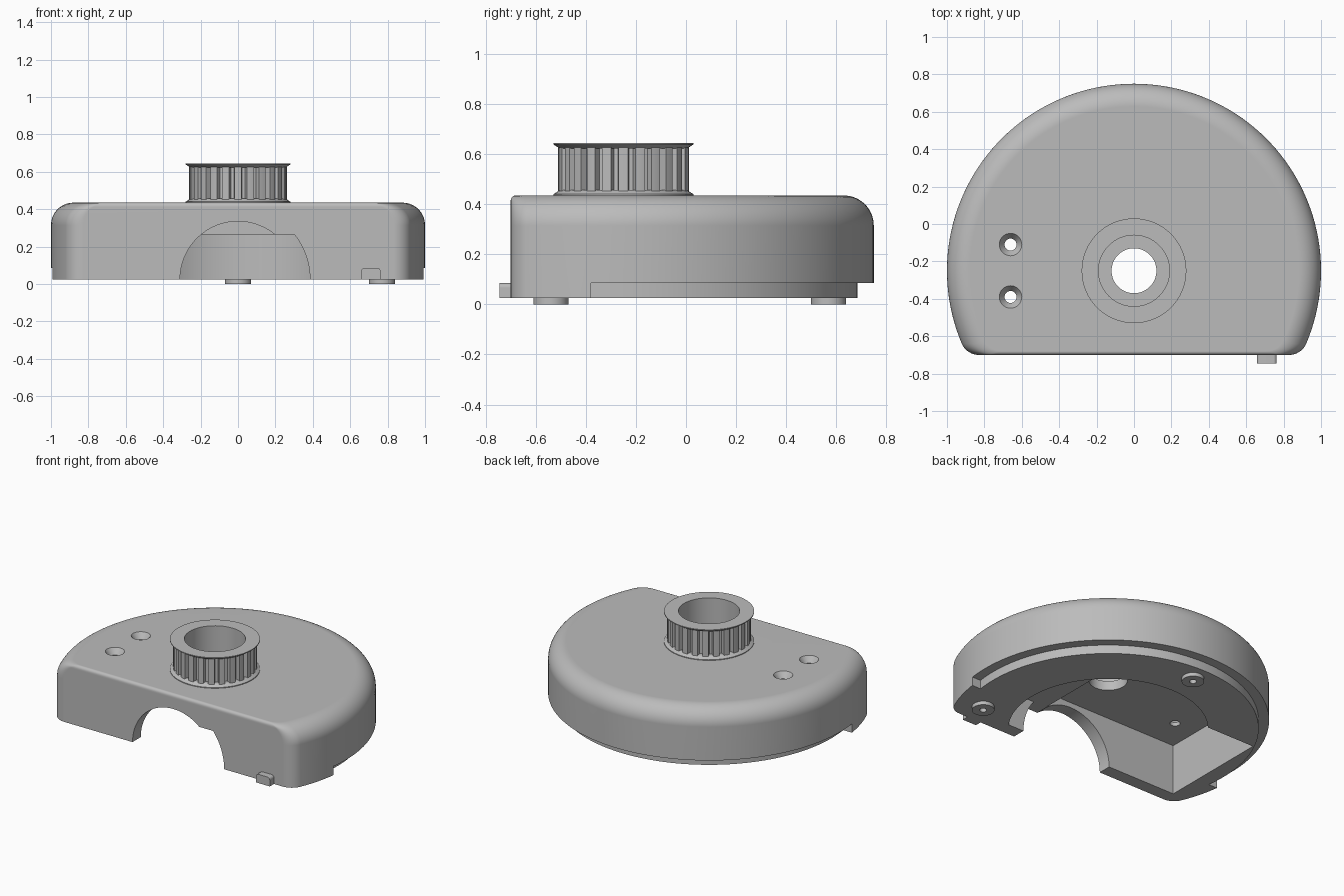
import bpy
import bmesh
from math import sin, cos, pi, asin, atan2, sqrt
from mathutils import Matrix, Vector

old = bpy.data.objects.get("Cube")
if old:
    bpy.data.objects.remove(old, do_unlink=True)

grey = bpy.data.materials.new("plain grey")
grey.use_nodes = True
shade = (0.5, 0.5, 0.5, 1)
grey.diffuse_color = shade
grey.node_tree.nodes["Principled BSDF"].inputs["Base Color"].default_value = shade

AXIS_Y = -0.25   # centre of the round back and of the pulley
FRONT = -0.7
BASE = 0.025
TOP = 0.435


def finish(name, bm):
    bmesh.ops.recalc_face_normals(bm, faces=bm.faces[:])
    mesh = bpy.data.meshes.new(name)
    bm.to_mesh(mesh)
    bm.free()
    mesh.materials.append(grey)
    obj = bpy.data.objects.new(name, mesh)
    bpy.context.collection.objects.link(obj)
    return obj


def arc(r, a0, a1, n, cx=0.0, cy=0.0):
    return [(cx + r * cos(a0 + (a1 - a0) * i / n),
             cy + r * sin(a0 + (a1 - a0) * i / n)) for i in range(n + 1)]


def loft(name, loops):
    """Skin a stack of equal-length loops and cap both ends."""
    bm = bmesh.new()
    rings = [[bm.verts.new(p) for p in loop] for loop in loops]
    n = len(rings[0])
    for low, high in zip(rings, rings[1:]):
        for i in range(n):
            j = (i + 1) % n
            bm.faces.new((low[i], low[j], high[j], high[i]))
    bm.faces.new(rings[0][::-1])
    bm.faces.new(rings[-1])
    return finish(name, bm)


def prism(name, pts, lo, hi, along_y=False):
    if along_y:
        return loft(name, [[(u, d, v) for u, v in pts] for d in (lo, hi)])
    return loft(name, [[(u, v, d) for u, v in pts] for d in (lo, hi)])


def lathe(name, profile, x, y, steps=64):
    """Revolve a closed (radius, height) profile around a vertical axis."""
    bm = bmesh.new()
    vs = [bm.verts.new((r, 0, z)) for r, z in profile]
    es = [bm.edges.new((vs[i], vs[(i + 1) % len(vs)])) for i in range(len(vs))
          if profile[i][0] > 0 or profile[(i + 1) % len(vs)][0] > 0]
    bmesh.ops.spin(bm, geom=vs + es, cent=(0, 0, 0), axis=(0, 0, 1),
                   angle=2 * pi, steps=steps)
    bmesh.ops.remove_doubles(bm, verts=bm.verts[:], dist=0.0001)
    bmesh.ops.transform(bm, matrix=Matrix.Translation(Vector((x, y, 0))), verts=bm.verts[:])
    return finish(name, bm)


def cylinder(name, r, lo, hi, x=0.0, y=AXIS_Y):
    return prism(name, arc(r, 0, 2 * pi, 64, x, y)[:-1], lo, hi)


def cut(target, cutter):
    mod = target.modifiers.new("cut", 'BOOLEAN')
    mod.operation = 'DIFFERENCE'
    mod.solver = 'EXACT'
    mod.object = cutter
    cutter.hide_render = True
    bpy.context.view_layer.objects.active = target
    bpy.ops.object.modifier_apply(modifier=mod.name)
    bpy.data.objects.remove(cutter, do_unlink=True)


def smooth(obj):
    bpy.ops.object.select_all(action='DESELECT')
    obj.select_set(True)
    bpy.context.view_layer.objects.active = obj
    bpy.ops.object.shade_smooth_by_angle(angle=0.55)
    mod = obj.modifiers.new("face weighted normals", 'WEIGHTED_NORMAL')
    mod.keep_sharp = True


def outline(r, front, z, f=0.1):
    """Round plan with a flat front and filleted front corners."""
    yc = front + f
    xc = sqrt((r - f) ** 2 - (yc - AXIS_Y) ** 2)
    t = atan2(yc - AXIS_Y, xc)
    right = arc(f, -pi / 2, t, 8, xc, yc)
    back = arc(r, t, pi - t, 96, 0, AXIS_Y)
    left = [(-x, y) for x, y in reversed(right)]
    return [(x, y, z) for x, y in right + back[1:-1] + left]


# housing: wide rounding on the curved side, tight rounding on the front edge
wide, tight = 0.12, 0.02
levels = [outline(1, FRONT, BASE)]
for i in range(15):
    t = pi / 2 * i / 14
    z = TOP - wide + wide * sin(t)
    rise = min(tight, max(0, z - (TOP - tight)))
    inset = tight - sqrt(max(0, tight ** 2 - rise ** 2))
    levels.append(outline(1 - wide * (1 - cos(t)), FRONT + inset, z))
housing = loft("housing", levels)

# stepped lip around the lower rear edge
lip, step_y = 0.935, -0.38
a = asin((step_y - AXIS_Y) / lip)
b = asin((step_y - AXIS_Y) / 1.2)
cut(housing, prism("lip_cutter", arc(lip, a, pi - a, 96, 0, AXIS_Y)
                   + arc(1.2, pi - b, b, 96, 0, AXIS_Y), -0.1, 0.085))

# hollow underside: round pocket plus a deeper rectangular pocket
inner = -0.61
t = asin((inner - AXIS_Y) / 0.62)
cut(housing, prism("round_pocket", arc(0.62, t, pi - t, 72, 0, AXIS_Y), -0.1, 0.265))
cut(housing, prism("deep_pocket", [(-0.83, inner), (0.2, inner), (0.2, 0.16), (-0.83, 0.16)],
                   -0.1, 0.37))

# stepped arch through the front wall
shelf = 0.24
arch = [(0.385, -0.1)] + arc(0.385, 0, asin(shelf / 0.385), 16, 0, BASE)
arch += arc(0.31, asin(shelf / 0.31), pi, 32, 0, BASE) + [(-0.31, -0.1)]
cut(housing, prism("arch_cutter", arch, -0.9, -0.56, along_y=True))

# shaft hole and countersunk screw holes
cut(housing, cylinder("shaft_hole", 0.12, 0.1, 0.6))
for y in (-0.11, -0.39):
    sink = [(0, 0.2), (0.032, 0.2), (0.032, 0.395), (0.06, TOP), (0.06, 0.5), (0, 0.5)]
    cut(housing, lathe("screw_hole", sink, -0.66, y, 32))
smooth(housing)

# toothed pulley with a wide bore
teeth, outer, root = 24, 0.26, 0.23
gear = []
for i in range(teeth):
    for part, r in ((-0.28, outer), (0, outer + 0.001), (0.28, outer), (0.36, root), (0.64, root)):
        ang = 2 * pi * (i + part) / teeth
        gear.append((r * cos(ang), AXIS_Y + r * sin(ang)))
pulley = prism("pulley_teeth", gear, 0.432, 0.63)
cut(pulley, cylinder("pulley_bore", 0.19, 0.3, 0.8))
smooth(pulley)

flange = [(0.19, 0), (0.28, 0), (0.28, 0.006), (0.255, 0.022), (0.19, 0.022)]
smooth(lathe("pulley_lower_flange", [(r, 0.434 + z) for r, z in flange], 0, AXIS_Y))
smooth(lathe("pulley_upper_flange", [(r, 0.645 - z) for r, z in flange], 0, AXIS_Y))

# feet with small centre holes
for name, x, y in (("front_foot", 0.77, -0.54), ("rear_foot", 0, 0.57)):
    ring = [(0.022, 0), (0.07, 0), (0.07, 0.03), (0.022, 0.03)]
    smooth(lathe(name, ring, x, y, 40))

# small locating tab on the front
tab = [(0.657, BASE), (0.763, BASE)]
tab += arc(0.018, 0, pi / 2, 5, 0.745, 0.067) + arc(0.018, pi / 2, pi, 5, 0.675, 0.067)
smooth(prism("front_tab", tab, -0.745, -0.69, along_y=True))
